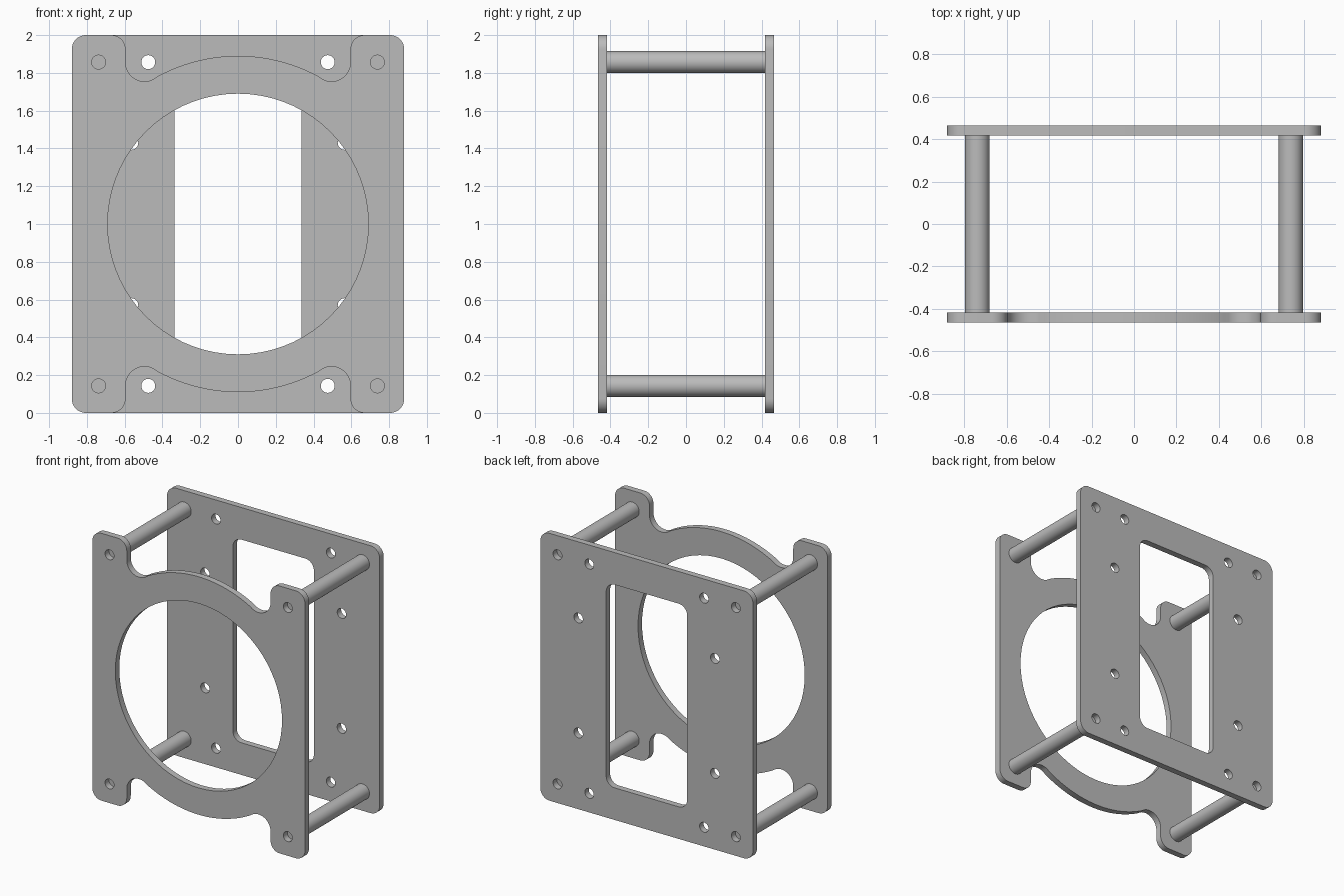
import bpy, bmesh
from math import sin, cos, pi, radians, atan2, hypot

old = bpy.data.objects.get("Cube")
if old:
    bpy.data.objects.remove(old, do_unlink=True)

grey = bpy.data.materials.new("plain grey")
grey.use_nodes = True
colour = (0.5, 0.5, 0.5, 1)
grey.diffuse_color = colour
grey.node_tree.nodes["Principled BSDF"].inputs["Base Color"].default_value = colour

HALF_W, HALF_H = 0.88, 1.0      # plate half sizes, measured from its centre
OUTER_Y, INNER_Y = 0.465, 0.418
CORNER = 0.075
HOLE_R = 0.037
ROD_X, ROD_Z, ROD_R = 0.738, 0.857, 0.058


def arc(cx, cz, r, start, end, steps=10):
    """Points along an arc, angles in degrees."""
    angles = [radians(start + (end - start) * i / steps) for i in range(steps + 1)]
    return [(cx + r * cos(a), cz + r * sin(a)) for a in angles]


def circle(cx, cz, r, steps):
    return arc(cx, cz, r, 0, 360, steps)[:-1]


def mirrored(quarter):
    """Close a loop from its upper right quarter, running right to top."""
    top = quarter + [(-x, z) for x, z in reversed(quarter)]
    loop = top + [(-x, -z) for x, z in top]
    return [p for i, p in enumerate(loop)
            if hypot(p[0] - loop[i - 1][0], p[1] - loop[i - 1][1]) > 1e-5]


def rounded_box(w, h, r):
    return mirrored(arc(w - r, h - r, r, 0, 90))


def four(x, z):
    return [(sx * x, sz * z) for sx in (-1, 1) for sz in (-1, 1)]


def finish(name, bm):
    bmesh.ops.recalc_face_normals(bm, faces=bm.faces[:])
    mesh = bpy.data.meshes.new(name)
    bm.to_mesh(mesh)
    bm.free()
    obj = bpy.data.objects.new(name, mesh)
    bpy.context.collection.objects.link(obj)
    mesh.materials.append(grey)
    bpy.ops.object.select_all(action='DESELECT')
    obj.select_set(True)
    bpy.context.view_layer.objects.active = obj
    bpy.ops.object.shade_smooth_by_angle(angle=radians(35))
    return obj


def plate(name, loops, y0, y1):
    """Fill an outline with holes and give it thickness along y."""
    bm = bmesh.new()
    edges = []
    for loop in loops:
        verts = [bm.verts.new((x, y0, z + HALF_H)) for x, z in loop]
        edges += [bm.edges.new((verts[i - 1], verts[i])) for i in range(len(verts))]
    bmesh.ops.triangle_fill(bm, use_beauty=True, edges=edges, normal=(0, -1, 0))
    extruded = bmesh.ops.extrude_face_region(bm, geom=bm.faces[:], use_keep_orig=True)
    moved = [v for v in extruded["geom"] if isinstance(v, bmesh.types.BMVert)]
    bmesh.ops.translate(bm, verts=moved, vec=(0, y1 - y0, 0))
    return finish(name, bm)


rod_holes = [circle(x, z, HOLE_R, 24) for x, z in four(ROD_X, ROD_Z)]

# Front plate: corner tabs, notches flowing into a round ring
RING_R, NOTCH_R = 0.89, 0.1
notch_x, notch_z = 0.495, 0.855
tab_x = notch_x + NOTCH_R
ring_angle = math_angle = atan2(notch_z, notch_x) * 180 / pi
quarter = arc(HALF_W - CORNER, HALF_H - CORNER, CORNER, 0, 90)
quarter += arc(tab_x + CORNER, HALF_H - CORNER, CORNER, 90, 180)
quarter += arc(notch_x, notch_z, NOTCH_R, 0, ring_angle - 180, 16)
quarter += arc(0, 0, RING_R, ring_angle, 90, 16)[1:]
plate("front_plate", [mirrored(quarter), circle(0, 0, 0.69, 72)] + rod_holes,
      -OUTER_Y, -INNER_Y)

# Back plate: tall window and mounting holes
mount_holes = [circle(x, z, HOLE_R, 24)
               for x, z in four(0.475, ROD_Z) + four(0.565, 0.43)]
plate("back_plate",
      [rounded_box(HALF_W, HALF_H, CORNER), rounded_box(0.335, 0.76, 0.07)]
      + rod_holes + mount_holes, INNER_Y, OUTER_Y)

# Spacer rods between the plates
for x, z in four(ROD_X, ROD_Z):
    side = "left" if x > 0 else "right"
    level = "upper" if z > 0 else "lower"
    bm = bmesh.new()
    bmesh.ops.create_cone(bm, cap_ends=True, segments=40, radius1=ROD_R,
                          radius2=ROD_R, depth=2 * INNER_Y)
    rod = finish(f"{level}_{side}_spacer_rod", bm)
    rod.rotation_euler.x = pi / 2
    rod.location = (x, 0, z + HALF_H)
